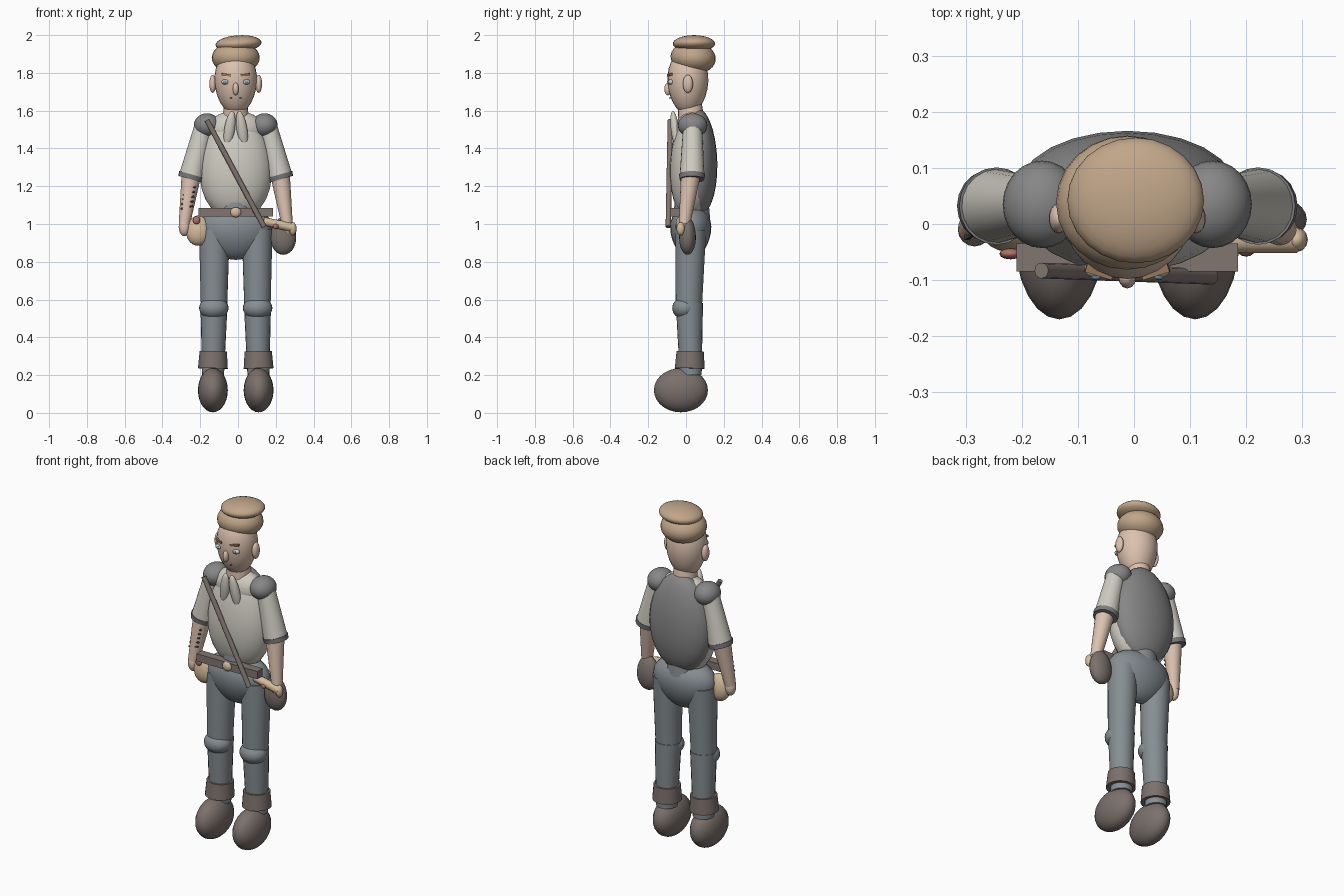
import bpy, math
from mathutils import Vector

if "Cube" in bpy.data.objects:
    bpy.data.objects.remove(bpy.data.objects["Cube"])

CX = -0.012  # the figure's own centre line
mats = {}
COL = dict(skin=(.72, .54, .43), hat=(.53, .38, .25), shirt=(.63, .61, .54), trousers=(.24, .27, .29),
           leather=(.20, .165, .15), strap=(.22, .18, .16), tan=(.66, .50, .32), red=(.45, .16, .13),
           white=(.85, .87, .87), iris=(.2, .35, .42), dark=(.12, .09, .08), brow=(.33, .19, .1),
           steel=None, trim=(.2, .2, .21))
COL['steel'] = (.24, .24, .24)


def finish(ob, name, col):
    ob.name = name
    if col not in mats:
        mats[col] = bpy.data.materials.new(col)
        mats[col].diffuse_color = (*COL[col], 1)
    ob.data.materials.append(mats[col])
    bpy.ops.object.shade_smooth_by_angle(angle=math.radians(40))
    return ob


def ball(name, loc, size, col, taper=0, rot=(0, 0, 0), seg=24, rings=14):
    """Ellipsoid; taper > 0 makes it wider at the top."""
    bpy.ops.mesh.primitive_uv_sphere_add(segments=seg, ring_count=rings, radius=1, location=loc, rotation=rot)
    ob = bpy.context.object
    for v in ob.data.vertices:
        k = 1 + taper * v.co.z
        v.co = (v.co.x * size[0] * k, v.co.y * size[1] * k, v.co.z * size[2])
    return finish(ob, name, col)


def limb(name, a, b, r1, r2, col, seg=20):
    """Tapered cylinder from a to b."""
    a, b = Vector(a), Vector(b)
    d = b - a
    bpy.ops.mesh.primitive_cone_add(vertices=seg, radius1=r1, radius2=r2, depth=d.length, location=(a + b) / 2)
    ob = bpy.context.object
    ob.rotation_euler = d.to_track_quat('Z', 'Y').to_euler()
    return finish(ob, name, col)


def box(name, loc, size, col, rot=(0, 0, 0)):
    bpy.ops.mesh.primitive_cube_add(size=1, location=loc, rotation=rot)
    ob = bpy.context.object
    for v in ob.data.vertices:
        v.co = [c * s for c, s in zip(v.co, size)]
    return finish(ob, name, col)


# Torso, back shell, collar
ball('shirt', (CX, .03, 1.315), (.19, .115, .295), 'shirt', taper=-.13)
ball('back_shell', (CX, .065, 1.325), (.193, .101, .285), 'steel', taper=-.06)
limb('neck', (CX, .03, 1.5), (CX, .02, 1.66), .075, .06, 'skin')
ball('chest_yoke', (CX, .03, 1.5), (.15, .085, .1), 'shirt')

# Head and hat
ball('head', (CX, .01, 1.75), (.112, .108, .172), 'skin', taper=.1)
ball('hat_band', (CX, .038, 1.88), (.127, .12, .085), 'hat', rot=(-.1, 0, 0))
ball('hat_crown', (.003, .042, 1.955), (.122, .112, .044), 'hat', rot=(0, -.06, 0))
ball('nose', (CX, -.095, 1.715), (.016, .02, .034), 'skin', seg=12, rings=8)

# Pelvis, belt, strap
ball('pelvis', (CX, .025, .955), (.19, .107, .145), 'trousers', taper=.2)
limb('waist', (CX, .03, 1.0), (CX, .03, 1.12), .1, .09, 'trousers')
box('belt', (CX, -.06, 1.062), (.395, .05, .045), 'strap')
ball('buckle', (CX, -.085, 1.062), (.029, .015, .027), 'tan', seg=12, rings=8)
limb('shoulder_strap', (-.165, -.083, 1.55), (.138, -.094, .985), .014, .014, 'strap', 12)

# Mirrored parts
for s, side in ((-1, 'left'), (1, 'right')):
    def X(d):
        return CX + s * d
    n = lambda p: side + '_' + p
    ball(n('lapel'), (X(.033), -.058, 1.5), (.028, .022, .1), 'shirt', rot=(.12, s * -.15, 0))
    ball(n('ear'), (X(.122), .01, 1.742), (.018, .027, .048), 'skin', seg=14, rings=10)
    ball(n('eye'), (X(.056), -.08, 1.752), (.021, .016, .014), 'white', seg=14, rings=8)
    ball(n('iris'), (X(.056), -.094, 1.752), (.009, .006, .009), 'iris', seg=10, rings=6)
    box(n('brow'), (X(.05), -.085, 1.79), (.05, .016, .011), 'brow', rot=(0, s * -.12, s * .3))
    ball(n('mouth_corner'), (X(.025), -.085, 1.667), (.006, .006, .004), 'brow', seg=8, rings=6)
    # Arm
    ball(n('shoulder_pad'), (X(.152), .035, 1.522), (.07, .078, .064), 'steel')
    limb(n('sleeve'), (X(.168), .035, 1.52), (X(.235), .032, 1.25), .05, .066, 'shirt')
    limb(n('sleeve_cuff'), (X(.233), .032, 1.262), (X(.24), .032, 1.237), .069, .066, 'trim')
    limb(n('forearm'), (X(.235), .025, 1.26), (X(.272), -.008, 1.0), .052, .03, 'skin')
    ball(n('hand'), (X(.272), -.01, .985), (.03, .03, .05), 'skin', seg=16, rings=10)
    # Leg
    limb(n('thigh'), (X(.113), .025, .97), (X(.115), .015, .56), .082, .07, 'trousers')
    limb(n('shin'), (X(.115), .018, .58), (X(.12), .025, .2), .072, .058, 'trousers')
    ball(n('knee'), (X(.116), -.005, .555), (.078, .068, .06), 'trousers')
    limb(n('boot_cuff'), (X(.121), .02, .235), (X(.119), .022, .325), .08, .073, 'leather')
    ball(n('boot'), (X(.121), -.027, .12), (.079, .143, .117), 'leather')

# Wrist lacing on one forearm
for i in range(5):
    t = i / 4
    x, y, z = -.255 - .015 * t, -.026 - .007 * t, 1.19 - .1 * t
    limb('lacing_%d' % i, (x - .032, y + .01, z - .01), (x + .03, y + .004, z + .006), .005, .005, 'dark', 8)

# Hip pouches
ball('tan_pouch', (-.21, -.01, .965), (.064, .042, .08), 'tan', taper=-.1)
ball('tan_pouch_button', (-.22, -.053, 1.02), (.02, .01, .021), 'red', seg=12, rings=8)
ball('dark_pouch', (.24, .008, .937), (.068, .044, .1), 'leather', taper=-.08)
limb('pouch_flap', (.135, -.03, 1.015), (.29, -.028, .98), .022, .024, 'tan', 12)
ball('flap_end', (.29, -.028, .975), (.02, .022, .035), 'tan', seg=12, rings=8)
ball('flap_button', (.2, -.048, .988), (.015, .01, .014), 'red', seg=12, rings=8)

for m in bpy.data.materials:
    if m.users and not m.is_grease_pencil:
        m.use_nodes = True
        m.node_tree.nodes["Principled BSDF"].inputs["Base Color"].default_value = m.diffuse_color
